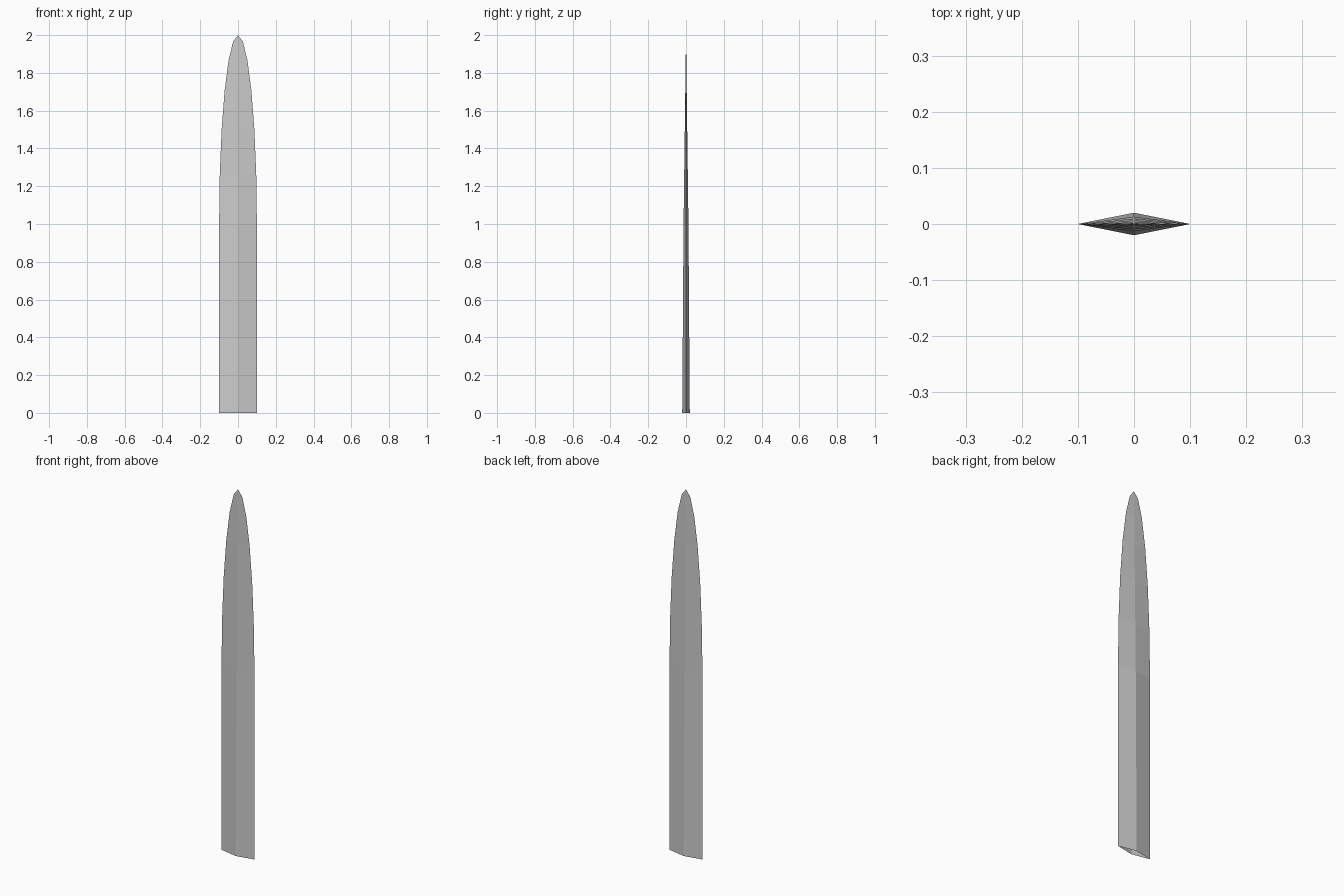
import bpy, bmesh, math

if "Cube" in bpy.data.objects:
    bpy.data.objects.remove(bpy.data.objects["Cube"])

HALF_WIDTH, HALF_THICK, MID_THICK = 0.1, 0.02, 0.013

# Blade stations: straight lower half, then a quarter-ellipse to the point
stations = [(0.0, HALF_WIDTH, HALF_THICK)]
for i in range(6):
    a = math.radians(15 * i)
    z = 1 + math.sin(a)
    stations.append((z, HALF_WIDTH * math.cos(a), MID_THICK * (2 - z)))

bm = bmesh.new()

# Diamond cross-section at each station
rings = []
for z, w, t in stations:
    rings.append([bm.verts.new(p) for p in ((w, 0, z), (0, t, z), (-w, 0, z), (0, -t, z))])

# Flat bevels between stations
for lower, upper in zip(rings, rings[1:]):
    for k in range(4):
        n = (k + 1) % 4
        bm.faces.new((lower[k], lower[n], upper[n], upper[k]))

# Point; the base stays open
tip = bm.verts.new((0, 0, 2))
for k in range(4):
    bm.faces.new((rings[-1][k], rings[-1][(k + 1) % 4], tip))

mesh = bpy.data.meshes.new("blade")
bm.to_mesh(mesh)
bm.free()
blade = bpy.data.objects.new("blade", mesh)
bpy.context.collection.objects.link(blade)
